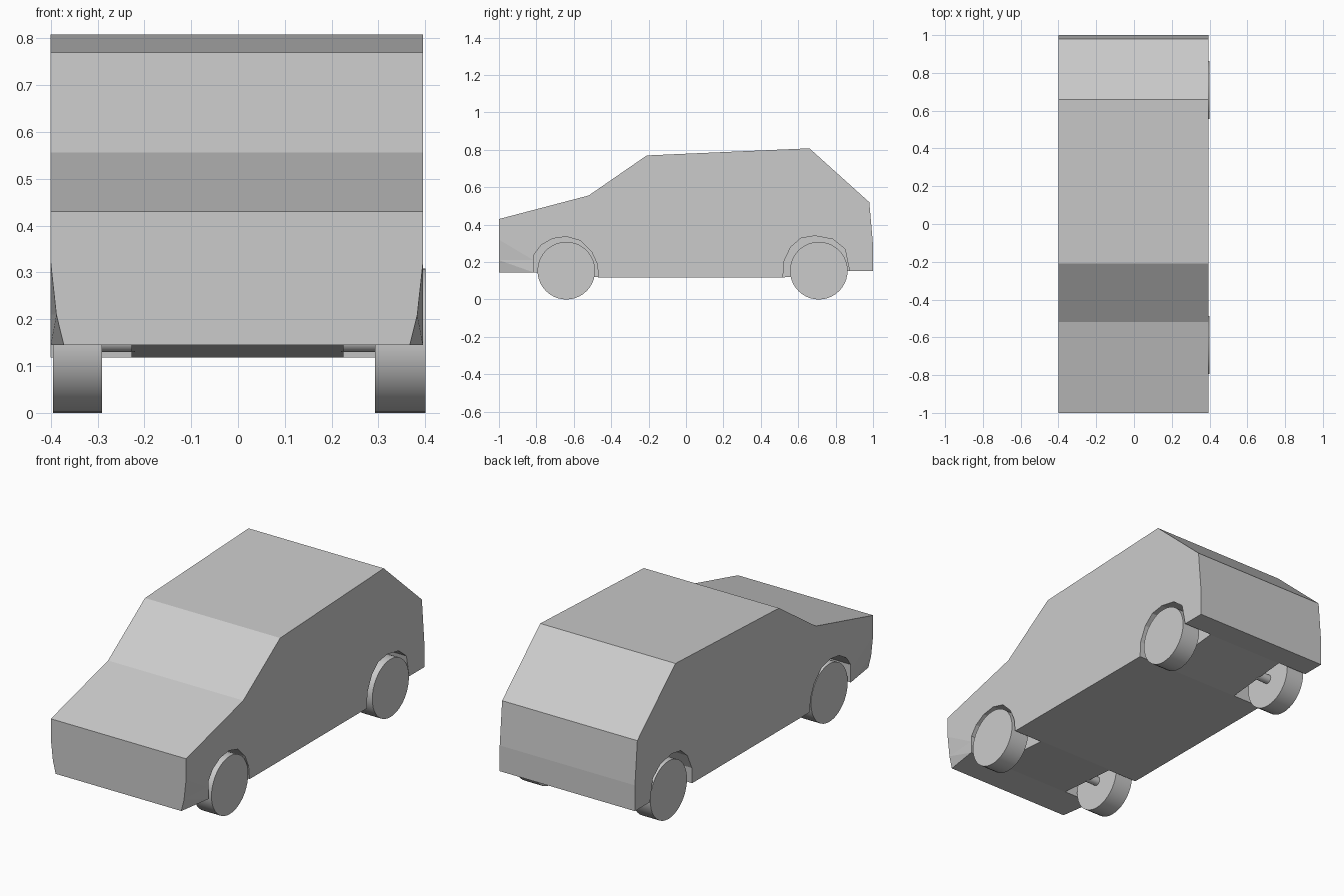
import bpy, bmesh, math
from mathutils import Vector

if "Cube" in bpy.data.objects:
    bpy.data.objects.remove(bpy.data.objects["Cube"])

BODY_X = (-0.4, 0.395)
WHEEL_Z, WHEEL_R = 0.154, 0.154


def prism(name, profile, x0, x1):
    """Extrude a closed (y, z) profile along x."""
    bm = bmesh.new()
    face = bm.faces.new([bm.verts.new((x0, y, z)) for y, z in profile])
    ext = bmesh.ops.extrude_face_region(bm, geom=[face])["geom"]
    bmesh.ops.translate(bm, vec=(x1 - x0, 0, 0),
                        verts=[v for v in ext if isinstance(v, bmesh.types.BMVert)])
    bmesh.ops.recalc_face_normals(bm, faces=bm.faces)
    mesh = bpy.data.meshes.new(name)
    bm.to_mesh(mesh)
    bm.free()
    obj = bpy.data.objects.new(name, mesh)
    bpy.context.collection.objects.link(obj)
    return obj


def cylinder(name, x0, x1, y, z, r, sides):
    bpy.ops.mesh.primitive_cylinder_add(
        vertices=sides, radius=r, depth=x1 - x0,
        location=((x0 + x1) / 2, y, z), rotation=(0, math.pi / 2, 0))
    obj = bpy.context.object
    obj.name = name
    bpy.ops.object.shade_smooth_by_angle(angle=math.radians(35))
    return obj


# Body shell from its side profile
body = prism("car_body", [
    (-1, 0.145), (-1, 0.43), (-0.52, 0.556), (-0.21, 0.77), (0.66, 0.808),
    (0.98, 0.52), (1, 0.29), (1, 0.153), (0.87, 0.153), (0.52, 0.118),
    (-0.46, 0.118), (-0.815, 0.145)], *BODY_X)

# Lower front corners taper inwards
bm = bmesh.new()
bm.from_mesh(body.data)
bmesh.ops.bisect_plane(bm, geom=bm.verts[:] + bm.edges[:] + bm.faces[:], dist=1e-4,
                       plane_co=(0, -0.815, 0), plane_no=(0, 1, 0))
for z in (0.32, 0.21):
    faces = [f for f in bm.faces if f.calc_center_median().y < -0.816]
    geom = set(faces)
    for f in faces:
        geom.update(f.verts)
        geom.update(f.edges)
    bmesh.ops.bisect_plane(bm, geom=list(geom), dist=1e-4,
                           plane_co=(0, 0, z), plane_no=(0, 0, 1))
for v in bm.verts:
    if v.co.y < -0.99 and v.co.z < 0.31:
        inset = 0.028 if v.co.z < 0.18 else 0.012
        v.co.x -= math.copysign(inset, v.co.x)
bmesh.ops.triangulate(bm, faces=[f for f in bm.faces if len(f.verts) > 3])
bm.to_mesh(body.data)
bm.free()

# Wheel arches cut into both sides
arches = {
    "front": [(-0.812, 0.05), (-0.812, 0.24), (-0.775, 0.29), (-0.715, 0.325),
              (-0.64, 0.336), (-0.565, 0.315), (-0.505, 0.255), (-0.475, 0.19),
              (-0.46, 0.05)],
    "rear": [(0.517, 0.05), (0.522, 0.2), (0.56, 0.28), (0.615, 0.328),
             (0.69, 0.34), (0.785, 0.322), (0.85, 0.27), (0.875, 0.15),
             (0.88, 0.05)],
}
for end, outline in arches.items():
    for side, (x0, x1) in {"left": (-0.5, -0.227), "right": (0.225, 0.5)}.items():
        cutter = prism(f"{end}_{side}_arch_cutter", outline, x0, x1)
        cutter.hide_render = True
        mod = body.modifiers.new("arch", "BOOLEAN")
        mod.operation = "DIFFERENCE"
        mod.solver = "EXACT"
        mod.object = cutter
        bpy.context.view_layer.objects.active = body
        bpy.ops.object.modifier_apply(modifier=mod.name)
        bpy.data.objects.remove(cutter)

# Wheels and stub axles
for end, y in {"front": -0.64, "rear": 0.71}.items():
    cylinder(f"{end}_left_wheel", -0.395, -0.29, y, WHEEL_Z, WHEEL_R, 40)
    cylinder(f"{end}_right_wheel", 0.293, 0.4, y, WHEEL_Z, WHEEL_R, 40)
    cylinder(f"{end}_left_axle", -0.3, -0.22, y, WHEEL_Z, 0.024, 16)
    cylinder(f"{end}_right_axle", 0.22, 0.3, y, WHEEL_Z, 0.024, 16)
